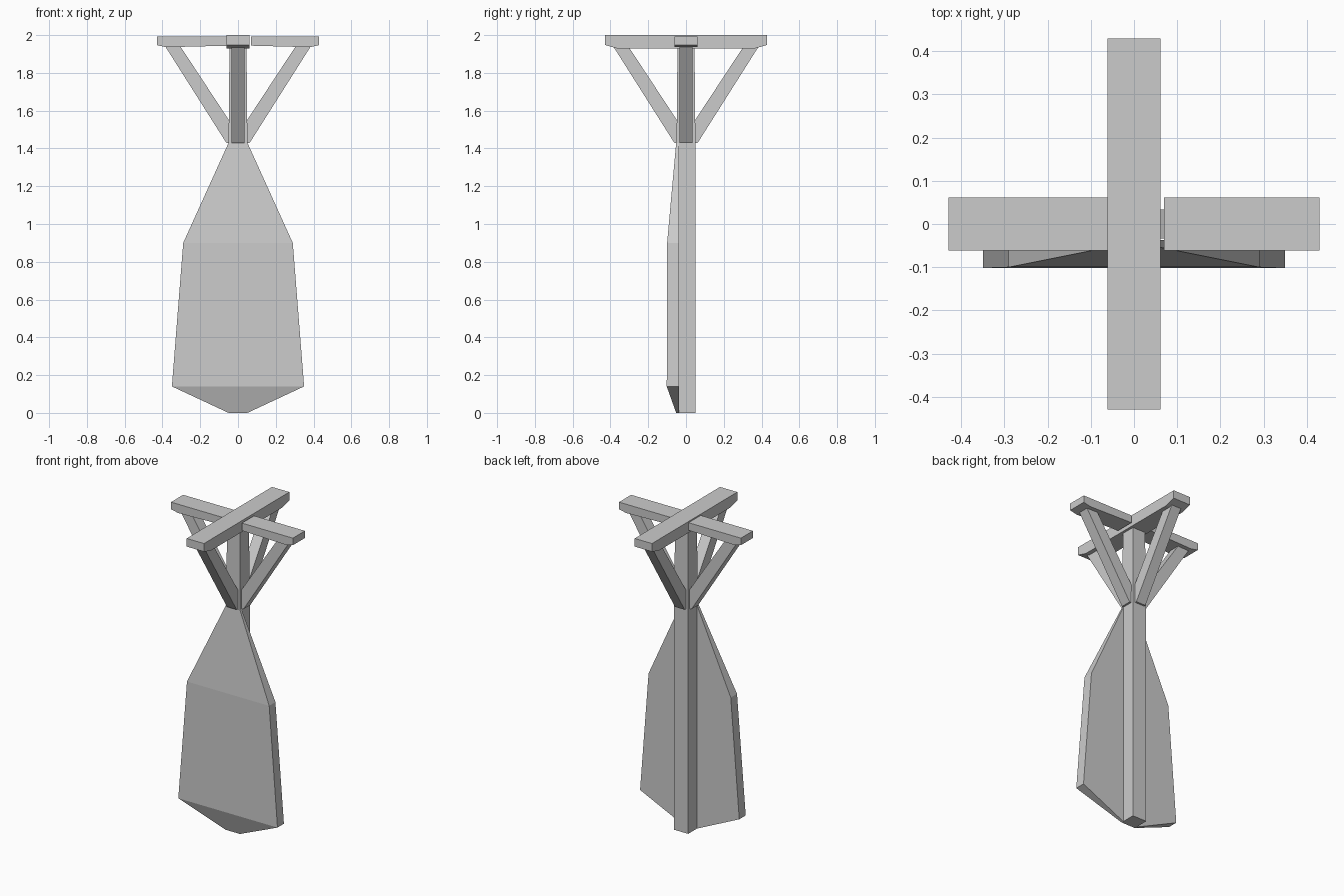
import bpy, bmesh
from math import pi
from mathutils import Matrix

if "Cube" in bpy.data.objects:
    bpy.data.objects.remove(bpy.data.objects["Cube"])


def finish(name, bm, turn=0.0):
    bmesh.ops.recalc_face_normals(bm, faces=bm.faces)
    bm.transform(Matrix.Rotation(turn, 4, 'Z'))
    me = bpy.data.meshes.new(name)
    bm.to_mesh(me)
    bm.free()
    ob = bpy.data.objects.new(name, me)
    bpy.context.collection.objects.link(ob)
    return ob


def prism(name, profile, half, turn=0.0):
    """Extrude an x-z profile along y by +-half, then turn about z."""
    bm = bmesh.new()
    f = bm.faces.new([bm.verts.new((x, -half, z)) for x, z in profile])
    ext = bmesh.ops.extrude_face_region(bm, geom=[f])['geom']
    bmesh.ops.translate(bm, verts=[v for v in ext if isinstance(v, bmesh.types.BMVert)],
                        vec=(0, 2 * half, 0))
    return finish(name, bm, turn)


def loft(name, rings):
    """Skin a stack of rings, capping both ends."""
    bm = bmesh.new()
    vs = [[bm.verts.new(p) for p in r] for r in rings]
    n = len(vs[0])
    for a, b in zip(vs, vs[1:]):
        for i in range(n):
            j = (i + 1) % n
            bm.faces.new((a[i], a[j], b[j], b[i]))
    bm.faces.new(vs[0])
    bm.faces.new(vs[-1])
    return finish(name, bm)


def rect(w, y0, y1, z):
    return [(-w, y0, z), (w, y0, z), (w, y1, z), (-w, y1, z)]


# Square post, slightly tapered above the braces' feet
loft("post", [rect(0.05, -0.05, 0.05, 0), rect(0.05, -0.05, 0.05, 1.43),
              rect(0.045, -0.045, 0.045, 1.94)])

# Faceted board on the front of the post
loft("front_board", [rect(w, y, -0.037, z) for w, y, z in
                     ((0.05, -0.052, 0), (0.35, -0.102, 0.14),
                      (0.29, -0.1, 0.9), (0.05, -0.052, 1.43))])

# Long top beam running front to back
prism("top_beam", [(-0.43, 2.0), (0.43, 2.0), (0.43, 1.948), (0.36, 1.928),
                   (-0.36, 1.928), (-0.43, 1.948)], 0.061, pi / 2)

# Two short arms either side of the beam
for name, turn, start in (("right_arm", 0, 0.07), ("left_arm", pi, 0.05)):
    prism(name, [(start, 1.992), (0.43, 1.992), (0.43, 1.947),
                 (0.38, 1.936), (start, 1.944)], 0.061, turn)

# Four diagonal braces
for i, name in enumerate(("right", "back", "left", "front")):
    prism(name + "_brace", [(0.035, 1.43), (0.062, 1.43), (0.385, 1.94),
                            (0.305, 1.94), (0.035, 1.53)], 0.034, i * pi / 2)
